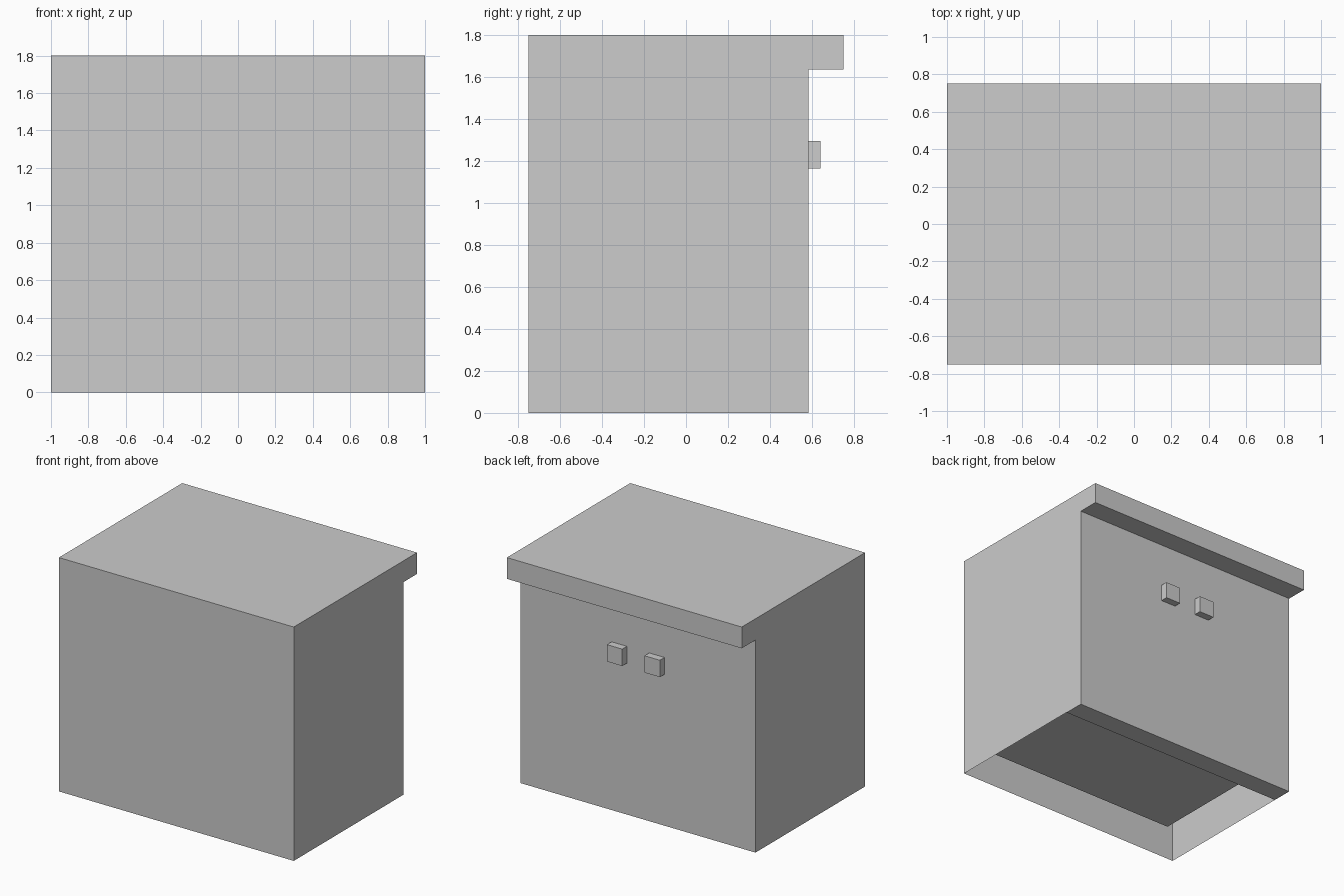
import bpy
import bmesh

if "Cube" in bpy.data.objects:
    bpy.data.objects.remove(bpy.data.objects["Cube"], do_unlink=True)

# Single plain grey
grey = bpy.data.materials.new("plain_grey")
grey.use_nodes = True
COLOR = (0.604, 0.604, 0.604, 1)
grey.diffuse_color = COLOR
grey.node_tree.nodes["Principled BSDF"].inputs["Base Color"].default_value = COLOR


def finish(name, bm):
    mesh = bpy.data.meshes.new(name)
    bm.to_mesh(mesh)
    bm.free()
    mesh.materials.append(grey)
    obj = bpy.data.objects.new(name, mesh)
    bpy.context.collection.objects.link(obj)
    return obj


def box(name, x, y, z):
    """Box from (min, max) ranges."""
    bm = bmesh.new()
    bmesh.ops.create_cube(bm, size=1)
    for v in bm.verts:
        for i, (lo, hi) in enumerate((x, y, z)):
            v.co[i] = hi if v.co[i] > 0 else lo
    return finish(name, bm)


# Cabinet shell: side outline with an overhanging worktop, spanned across x,
# leaving the underside open
outline = [(-0.75, 0), (-0.75, 1.8), (0.75, 1.8), (0.75, 1.636), (0.583, 1.636), (0.583, 0)]
bm = bmesh.new()
left, right = [[bm.verts.new((x, y, z)) for y, z in outline] for x in (1, -1)]
bm.faces.new(left)
bm.faces.new(right[::-1])
for i in range(len(outline) - 1):
    bm.faces.new((left[i], right[i], right[i + 1], left[i + 1]))
bmesh.ops.recalc_face_normals(bm, faces=bm.faces)
finish("cabinet_shell", bm)

# Thick board along the foot of the door side
box("plinth_board", (-0.998, 0.998), (0.42, 0.581), (0, 0.33))

# Raised floor, set in from the side walls of the open base
box("cabinet_floor", (-0.833, 0.833), (-0.61, 0.42), (0.166, 0.33))

# Pair of square door knobs
for side, sign in (("left", 1), ("right", -1)):
    xs = sorted((sign * 0.095, sign * 0.225))
    box(side + "_knob", xs, (0.57, 0.64), (1.165, 1.295))
